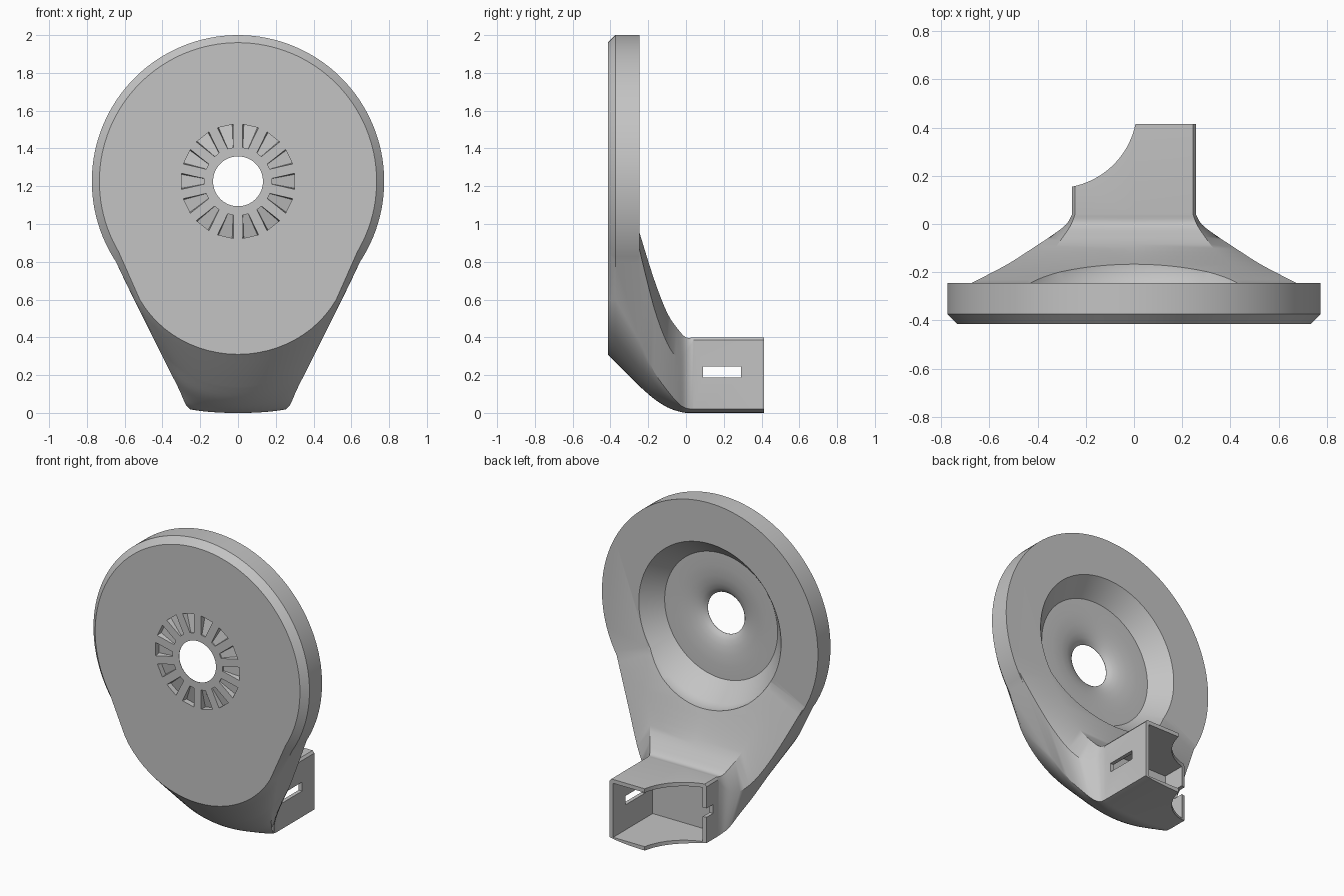
import bpy, bmesh, math
from mathutils import Matrix, Vector

old = bpy.data.objects.get("Cube")
if old:
    bpy.data.objects.remove(old)

CZ = 1.226            # height of the disc axis
FRONT, BACK = -0.414, -0.245

grey = bpy.data.materials.new("plain grey")
grey.use_nodes = True
grey.diffuse_color = (0.55, 0.55, 0.55, 1)
grey.node_tree.nodes["Principled BSDF"].inputs["Base Color"].default_value = (0.55, 0.55, 0.55, 1)


def add_loft(bm, rings):
    """Skin a row of equal-length closed rings and cap both ends."""
    rows = [[bm.verts.new(p) for p in ring] for ring in rings]
    n = len(rows[0])
    for a, b in zip(rows, rows[1:]):
        for i in range(n):
            j = (i + 1) % n
            bm.faces.new((a[i], a[j], b[j], b[i]))
    bm.faces.new(rows[0][::-1])
    bm.faces.new(rows[-1])


def make(name, *lofts):
    bm = bmesh.new()
    for rings in lofts:
        add_loft(bm, rings)
    bmesh.ops.recalc_face_normals(bm, faces=bm.faces)
    mesh = bpy.data.meshes.new(name)
    bm.to_mesh(mesh)
    bm.free()
    mesh.materials.append(grey)
    obj = bpy.data.objects.new(name, mesh)
    bpy.context.collection.objects.link(obj)
    return obj


def lathe(profile, n=128):
    """Rings around the disc axis from (radius, y) pairs."""
    turn = [2 * math.pi * i / n for i in range(n)]
    return [[(r * math.cos(t), y, CZ + r * math.sin(t)) for t in turn] for r, y in profile]


def block(x0, x1, y0, y1, z0, z1):
    return [[(x0, y, z0), (x1, y, z0), (x1, y, z1), (x0, y, z1)] for y in (y0, y1)]


def combine(target, tool, operation):
    mod = target.modifiers.new(tool.name, "BOOLEAN")
    mod.operation, mod.solver, mod.object = operation, "EXACT", tool
    bpy.ops.object.select_all(action="DESELECT")
    bpy.context.view_layer.objects.active = target
    target.select_set(True)
    bpy.ops.object.modifier_apply(modifier=mod.name)
    bpy.data.objects.remove(tool)


def neck_ring(y, zb, x1, z1, x2, z2, x3, zt, n=12, full=math.radians(62)):
    """Mirrored section: curved belly, sloping flank, chamfered shoulder."""
    half = []
    for i in range(n + 1):
        t = full * i / n
        half.append((x1 * math.sin(t) / math.sin(full),
                     zb + (z1 - zb) * (1 - math.cos(t)) / (1 - math.cos(full))))
    half += [(x2, z2), (x3, zt), (0, zt)]
    half += [(-x, z) for x, z in half[-2:0:-1]]
    return [(x, y, z) for x, z in half]


def smooth_rows(rows, steps=4):
    """Catmull-Rom refinement of the section table."""
    out = []
    for k in range(len(rows) - 1):
        p = [rows[max(0, min(len(rows) - 1, k + d))] for d in (-1, 0, 1, 2)]
        for s in range(steps):
            t = s / steps
            out.append([0.5 * (2 * b + (c - a) * t + (2 * a - 5 * b + 4 * c - d) * t * t
                               + (3 * b - a - 3 * c + d) * t ** 3) for a, b, c, d in zip(*p)])
    return out + [rows[-1]]


# Disc with a chamfered front rim
body = make("disc_bracket", lathe([(0.734, FRONT), (0.774, FRONT + 0.04), (0.774, BACK)]))

# Neck sweeping from the disc down and back into the socket
front_rows = [(FRONT, .31, .52, .60, .635, .86, .50, .95),
              (-.374, .27, .55, .60, .68, .87, .50, .95)]
sweep_rows = [(BACK, .14, .44, .38, .675, .86, .45, .95),
              (-.17, .075, .36, .22, .53, .56, .40, .71),
              (-.10, .03, .31, .12, .42, .37, .33, .53),
              (-.04, .008, .28, .05, .33, .29, .285, .44),
              (0, 0, .26, .025, .28, .32, .26, .40),
              (.04, 0, .257, .02, .257, .385, .245, .40)]
end_row = [.414] + list(sweep_rows[-1][1:])
neck = make("neck", [neck_ring(*row) for row in front_rows + smooth_rows(sweep_rows) + [end_row]])
combine(body, neck, "UNION")

# Dished recess and centre hole through the disc
dish = make("dish_cutter", lathe([
    (0.132, -0.5), (0.132, -0.412), (0.145, -0.398), (0.165, -0.386), (0.20, -0.374),
    (0.25, -0.365), (0.32, -0.36), (0.405, -0.36), (0.51, BACK), (0.525, -0.2), (0.525, 0.1)]))
combine(body, dish, "DIFFERENCE")

# Ring of wedge pockets on the front face
pockets = []
for k in range(14):
    turn = Matrix.Rotation(2 * math.pi * (k + 0.5) / 14, 4, "Y")
    wedge = []
    for r, w, depth in ((0.18, 0.018, 0.008), (0.30, 0.046, 0.036)):
        ring = [(-w, FRONT - 0.02, r), (w, FRONT - 0.02, r),
                (w * 0.8, FRONT + depth, r), (-w * 0.8, FRONT + depth, r)]
        wedge.append([turn @ Vector(p) + Vector((0, 0, CZ)) for p in ring])
    pockets.append(wedge)
combine(body, make("pocket_cutter", *pockets), "DIFFERENCE")

# Hollow socket, side slots and the scooped corner
combine(body, make("socket_cutter", block(-.232, .232, .01, .6, .025, .375)), "DIFFERENCE")
combine(body, make("slot_cutter", block(-.5, .5, .09, .29, .187, .245)), "DIFFERENCE")
angles = [2 * math.pi * i / 96 for i in range(96)]
scoop = [[(-.32 + .333 * math.cos(a), .482 + .333 * math.sin(a), z) for a in angles]
         for z in (-.2, .6)]
combine(body, make("scoop_cutter", scoop), "DIFFERENCE")

# Shading: smooth curves, crisp edges
bpy.ops.object.select_all(action="DESELECT")
body.select_set(True)
bpy.context.view_layer.objects.active = body
bpy.ops.object.shade_smooth_by_angle(angle=math.radians(28))
